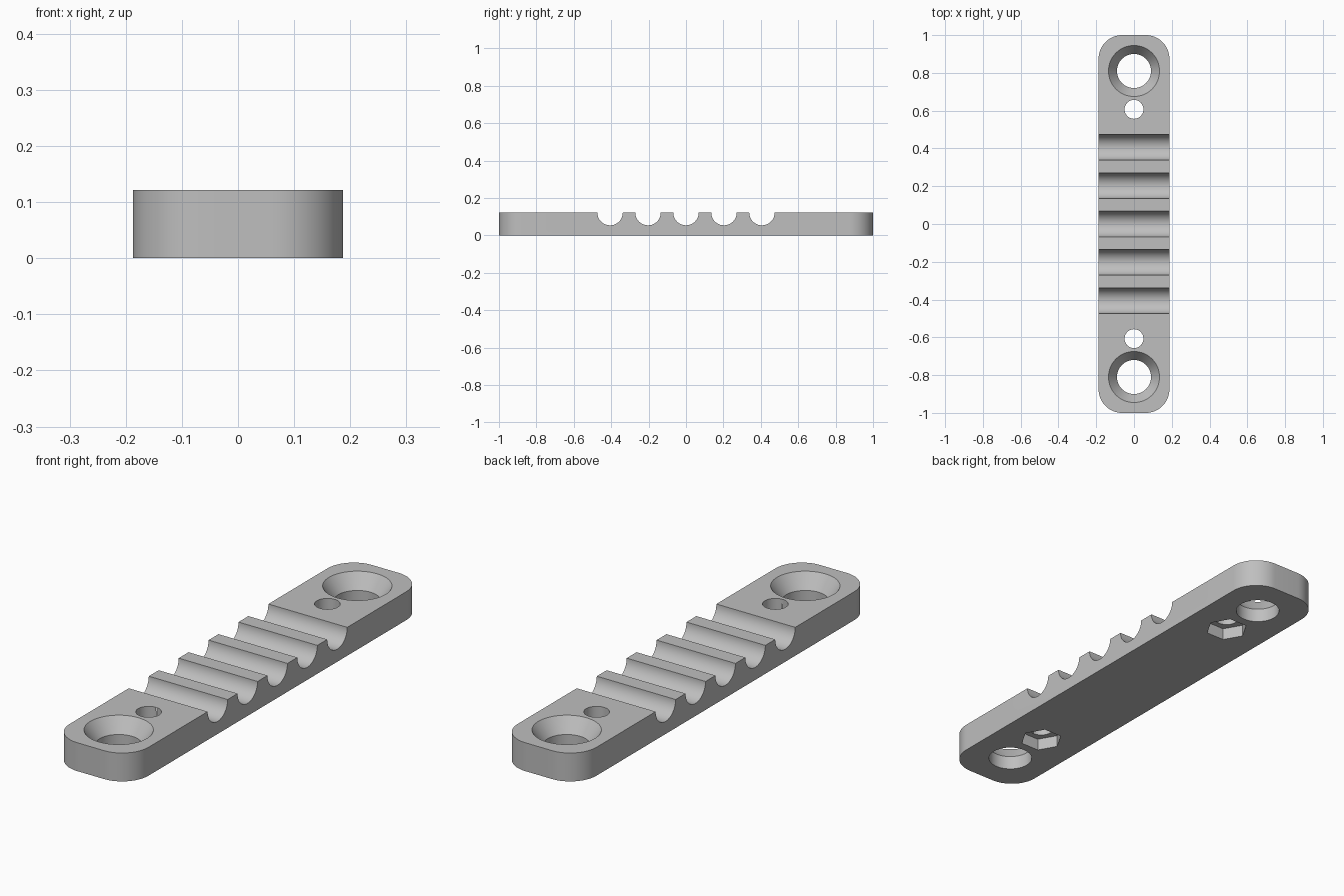
import bpy, bmesh
from math import sin, cos, pi, radians
from mathutils import Matrix

if "Cube" in bpy.data.objects:
    bpy.data.objects.remove(bpy.data.objects["Cube"], do_unlink=True)

HALF_W, HALF_L, HEIGHT, CORNER = 0.1875, 1.0, 0.122, 0.125

grey = bpy.data.materials.new("light grey")
grey.use_nodes = True
grey.diffuse_color = (0.52, 0.52, 0.52, 1)
grey.node_tree.nodes["Principled BSDF"].inputs["Base Color"].default_value = (0.52, 0.52, 0.52, 1)


def loft(name, rings, matrix=Matrix()):
    """Closed solid through matching rings of points."""
    bm = bmesh.new()
    loops = [[bm.verts.new(p) for p in ring] for ring in rings]
    n = len(loops[0])
    for a, b in zip(loops, loops[1:]):
        for i in range(n):
            j = (i + 1) % n
            bm.faces.new((a[i], a[j], b[j], b[i]))
    bm.faces.new(loops[0][::-1])
    bm.faces.new(loops[-1])
    bm.transform(matrix)
    bmesh.ops.recalc_face_normals(bm, faces=bm.faces)
    mesh = bpy.data.meshes.new(name)
    bm.to_mesh(mesh)
    bm.free()
    obj = bpy.data.objects.new(name, mesh)
    bpy.context.collection.objects.link(obj)
    mesh.materials.append(grey)
    return obj


def turned(name, profile, sides, matrix):
    """Solid of revolution from (height, radius) pairs."""
    angles = [2 * pi * i / sides for i in range(sides)]
    return loft(name, [[(r * cos(a), r * sin(a), z) for a in angles] for z, r in profile], matrix)


# Bar with rounded corners
outline = []
for quarter, (sx, sy) in enumerate([(1, 1), (-1, 1), (-1, -1), (1, -1)]):
    for step in range(17):
        a = (quarter + step / 16) * pi / 2
        outline.append((sx * (HALF_W - CORNER) + CORNER * cos(a),
                        sy * (HALF_L - CORNER) + CORNER * sin(a)))
bar = loft("grooved_bar", [[(x, y, z) for x, y in outline] for z in (0, HEIGHT)])

cutters = []
# Round cross grooves
for i in range(-2, 3):
    lay_down = Matrix.Translation((0, i * 0.203, HEIGHT)) @ Matrix.Rotation(radians(90), 4, 'Y')
    cutters.append(turned("groove_cutter", [(-0.4, 0.068), (0.4, 0.068)], 64, lay_down))

# Countersunk screw holes, small holes and hexagonal nut pockets
for side in (-1, 1):
    end = Matrix.Translation((0, side * 0.81, 0))
    inner = Matrix.Translation((0, side * 0.607, 0))
    cutters.append(turned("screw_hole_cutter", [(-0.1, 0.09), (0.06, 0.09), (0.222, 0.208)], 64, end))
    cutters.append(turned("small_hole_cutter", [(-0.1, 0.05), (0.3, 0.05)], 48, inner))
    cutters.append(turned("nut_pocket_cutter", [(-0.1, 0.087), (0.052, 0.087)], 6, inner))

bpy.ops.object.select_all(action='DESELECT')
bpy.context.view_layer.objects.active = bar
bar.select_set(True)
for cutter in cutters:
    cutter.hide_render = True
    mod = bar.modifiers.new("cut", 'BOOLEAN')
    mod.operation = 'DIFFERENCE'
    mod.solver = 'EXACT'
    mod.object = cutter
    bpy.ops.object.modifier_apply(modifier=mod.name)
    bpy.data.objects.remove(cutter, do_unlink=True)

bpy.ops.object.shade_smooth_by_angle(angle=radians(30))
